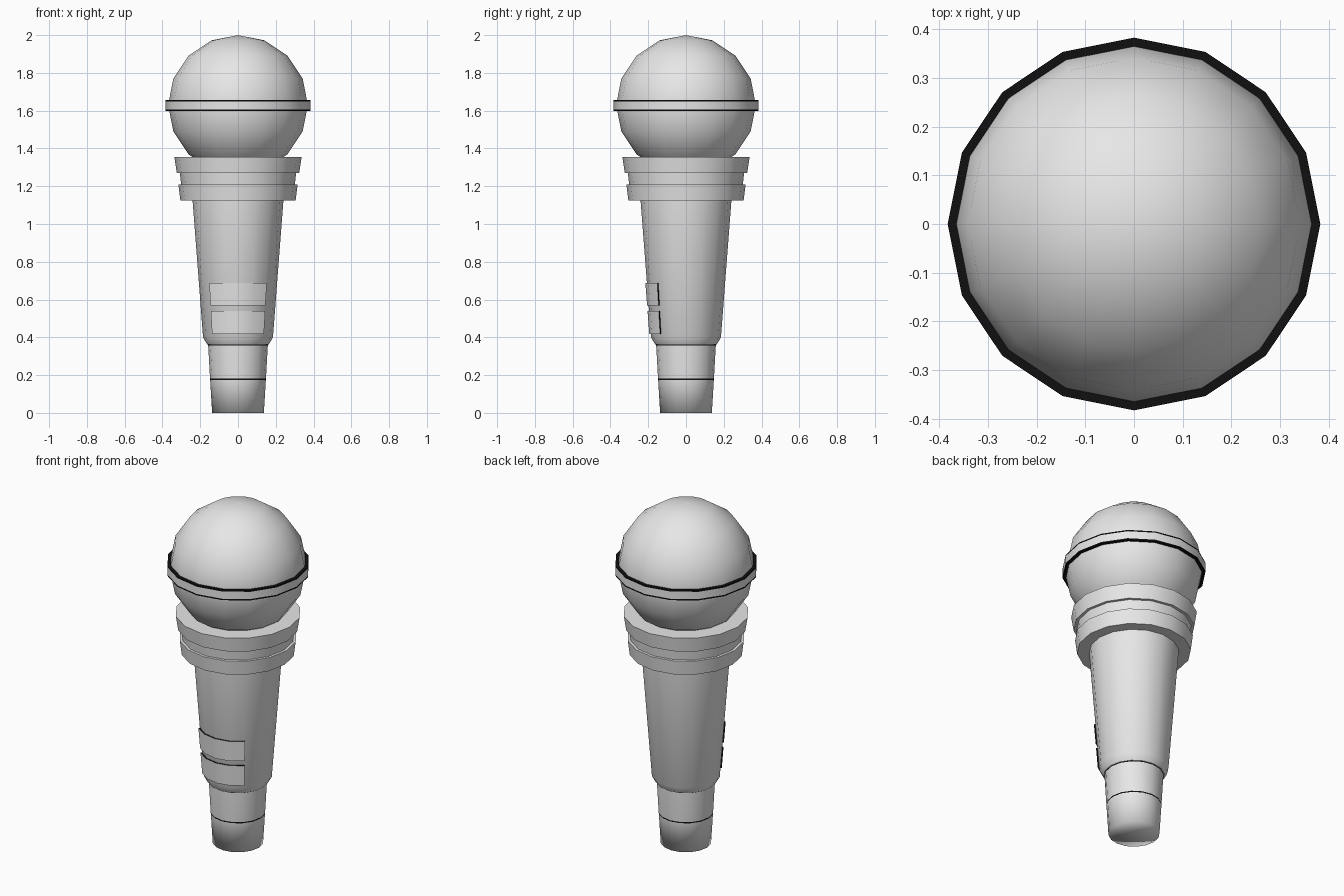
import bpy
import bmesh
from math import sin, cos, pi, radians

cube = bpy.data.objects.get("Cube")
if cube:
    bpy.data.objects.remove(cube, do_unlink=True)

SIDES = 16
STEP = 2 * pi / SIDES


def make_material(name, value):
    mat = bpy.data.materials.new(name)
    mat.use_nodes = True
    color = (value, value, value, 1)
    mat.diffuse_color = color
    mat.node_tree.nodes["Principled BSDF"].inputs["Base Color"].default_value = color
    return mat


GREY = make_material("light grey", 0.8)
BLACK = make_material("black", 0.005)


def finish(bm, name, angle):
    bmesh.ops.remove_doubles(bm, verts=bm.verts, dist=0.0001)
    bmesh.ops.recalc_face_normals(bm, faces=bm.faces)
    mesh = bpy.data.meshes.new(name)
    bm.to_mesh(mesh)
    bm.free()
    mesh.materials.append(GREY)
    mesh.materials.append(BLACK)
    obj = bpy.data.objects.new(name, mesh)
    bpy.context.collection.objects.link(obj)
    bpy.ops.object.select_all(action="DESELECT")
    obj.select_set(True)
    bpy.context.view_layer.objects.active = obj
    bpy.ops.object.shade_smooth_by_angle(angle=radians(angle))
    return obj


def lathe(name, profile, black=(), angle=32, closed=False):
    """Turn (radius, z) points round the z axis; black lists the dark profile segments."""
    bm = bmesh.new()
    points = profile + profile[:1] if closed else profile
    rings = []
    for r, z in points:
        if r == 0:
            rings.append([bm.verts.new((0, 0, z))] * SIDES)
        else:
            rings.append([bm.verts.new((r * cos(i * STEP), r * sin(i * STEP), z))
                          for i in range(SIDES)])
    for k, (a, b) in enumerate(zip(rings, rings[1:])):
        for i in range(SIDES):
            j = (i + 1) % SIDES
            corners = list(dict.fromkeys((a[i], a[j], b[j], b[i])))
            bm.faces.new(corners).material_index = int(k in black)
    return finish(bm, name, angle)


# Round head
bpy.ops.mesh.primitive_uv_sphere_add(segments=SIDES, ring_count=8, radius=0.37,
                                     location=(0, 0, 1.63))
head = bpy.context.object
head.name = "head"
head.data.materials.append(GREY)
bpy.ops.object.shade_smooth()

# Band round the head, with dark rims
lathe("head_band", [(0.365, 1.598), (0.383, 1.598), (0.383, 1.606),
                    (0.383, 1.649), (0.383, 1.657), (0.365, 1.657)],
      black=(0, 1, 3, 4), closed=True)

# Stepped collar under the head
lathe("collar", [(0, 1.355), (0.337, 1.355), (0.324, 1.27), (0.308, 1.27),
                 (0.301, 1.21), (0.316, 1.21), (0.305, 1.125), (0, 1.125)])

# Tapered handle and its chamfered foot
TOP, FOOT = (0.241, 1.13), (0.185, 0.4)
lathe("handle", [(0, 1.13), TOP, FOOT, (0.163, 0.362), (0, 0.362)])

# Narrow tail with two dark lines
lathe("tail", [(0.158, 0.366), (0.158, 0.358), (0.148, 0.182), (0.1475, 0.175),
               (0.137, 0), (0, 0)], black=(0, 2), angle=180)


# Raised front panels with dark borders
def handle_radius(z):
    t = (z - FOOT[1]) / (TOP[1] - FOOT[1])
    return FOOT[0] + t * (TOP[0] - FOOT[0])


def panel(name, low, high, rim=0.007, lift=0.008):
    bm = bmesh.new()
    angles = [-3 * pi / 4 + i * STEP for i in range(5)]
    levels = [low, high]
    grid = [[bm.verts.new(((handle_radius(z) + lift) * cos(a),
                           (handle_radius(z) + lift) * sin(a), z))
             for a in angles] for z in levels]
    faces = [bm.faces.new((grid[0][i], grid[0][i + 1], grid[1][i + 1], grid[1][i]))
             for i in range(4)]
    border = bmesh.ops.inset_region(bm, faces=faces, thickness=rim, use_boundary=True)
    for face in border["faces"]:
        face.material_index = 1
    # Side walls back to the handle surface
    edges = [e for e in bm.edges if e.is_boundary]
    walls = bmesh.ops.extrude_edge_only(bm, edges=edges)["geom"]
    for item in walls:
        if isinstance(item, bmesh.types.BMVert):
            r = item.co.xy.length
            item.co.xy *= (r - lift - 0.002) / r
        elif isinstance(item, bmesh.types.BMFace):
            item.material_index = 1
    return finish(bm, name, 32)


panel("upper_panel", 0.568, 0.688)
panel("lower_panel", 0.418, 0.54)
